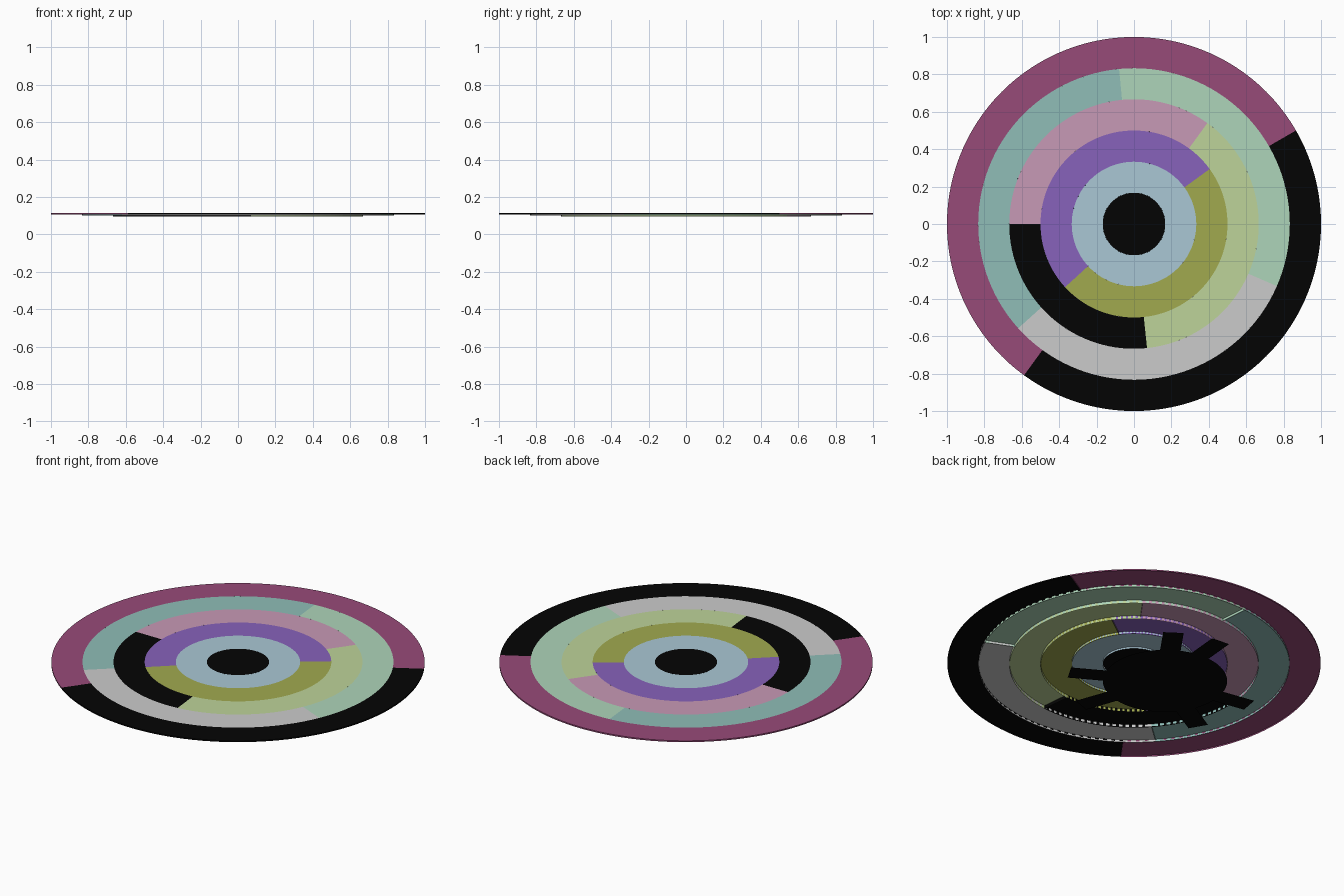
import bpy, bmesh
from math import radians, cos, sin

if "Cube" in bpy.data.objects:
    bpy.data.objects.remove(bpy.data.objects["Cube"])

TOP = 0.115


def material(name, rgb):
    m = bpy.data.materials.get(name)
    if not m:
        m = bpy.data.materials.new(name)
        m.diffuse_color = (*[(c / 255) ** 2.2 for c in rgb], 1)
        m.use_nodes = True
        m.node_tree.nodes["Principled BSDF"].inputs["Base Color"].default_value = m.diffuse_color
    return m


def finish(name, bm, mat):
    bmesh.ops.remove_doubles(bm, verts=bm.verts, dist=1e-5)
    me = bpy.data.meshes.new(name)
    bm.to_mesh(me)
    bm.free()
    ob = bpy.data.objects.new(name, me)
    bpy.context.collection.objects.link(ob)
    if mat:
        me.materials.append(mat)
    return ob


def sector(name, r0, r1, a0, a1, bottom, mat):
    """Ring sector: flat top with thin walls, open underneath."""
    bm = bmesh.new()
    full = a1 - a0 >= 360
    n = max(2, round((a1 - a0) / 3))

    def pt(r, i, z):
        a = radians(a0 + (a1 - a0) * i / n)
        return bm.verts.new((r * cos(a), r * sin(a), z))
    rows = [[pt(r, i, z) for r, z in ((r0, bottom), (r0, TOP), (r1, TOP), (r1, bottom))]
            for i in range(n + 1)]
    for a, b in zip(rows, rows[1:]):
        for k in range(3):
            bm.faces.new((a[k], a[k + 1], b[k + 1], b[k]))
    if not full:
        bm.faces.new(rows[0][::-1])
        bm.faces.new(rows[-1])
    return finish(name, bm, mat)


BLACK = (12, 12, 12)
colours = {
    "black": BLACK, "magenta": (150, 76, 120), "teal": (142, 188, 182),
    "mint": (172, 212, 184), "pink": (198, 152, 180), "lime": (188, 210, 152),
    "purple": (134, 98, 186), "olive": (160, 168, 80), "blue": (168, 198, 212),
}

# Concentric coloured rings: inner radius, outer radius, bottom, (colour, start, end)
rings = [
    ("outer", 0.833, 1.0, 0.107, [("magenta", 30, 234), ("black", 234, 390)]),
    ("second", 0.667, 0.833, 0.101, [("mint", -23.5, 95.5), ("teal", 95.5, 222), ("grey", 222, 336.5)]),
    ("third", 0.5, 0.667, 0.096, [("pink", 54, 180), ("black", 180, 276), ("lime", 276, 414)]),
    ("fourth", 0.333, 0.5, 0.100, [("purple", 36, 222.5), ("olive", 222.5, 396)]),
    ("fifth", 0.167, 0.333, 0.104, [("blue", 0, 360)]),
]
for ring, r0, r1, bottom, parts in rings:
    for col, a0, a1 in parts:
        mat = material(col, colours[col]) if col in colours else None
        sector(f"{ring}_ring_{col}", r0, r1, a0, a1, bottom, mat)

# Centre disc
black = material("black", BLACK)
bm = bmesh.new()
bmesh.ops.create_circle(bm, cap_ends=True, segments=64, radius=0.167)
for v in bm.verts:
    v.co.z = TOP
finish("centre_disc", bm, black)

# Flat splayed base lying on the ground under the rings
cx, cy = -0.127, 0.107
bm = bmesh.new()
bmesh.ops.create_circle(bm, cap_ends=True, segments=64, radius=0.333)
for v in bm.verts:
    v.co.x += cx
    v.co.y += cy
for a in (85, 55, 170, 330, 290, 210):
    t = radians(140 - a)
    d, s = (cos(t), sin(t)), (-sin(t), cos(t))
    bm.faces.new([bm.verts.new((cx + d[0] * r + s[0] * w, cy + d[1] * r + s[1] * w, 0))
                  for r, w in ((0.31, -0.055), (0.52, -0.055), (0.52, 0.055), (0.31, 0.055))])
bmesh.ops.reverse_faces(bm, faces=[f for f in bm.faces if f.normal.z > 0])
finish("base_plate", bm, black)
